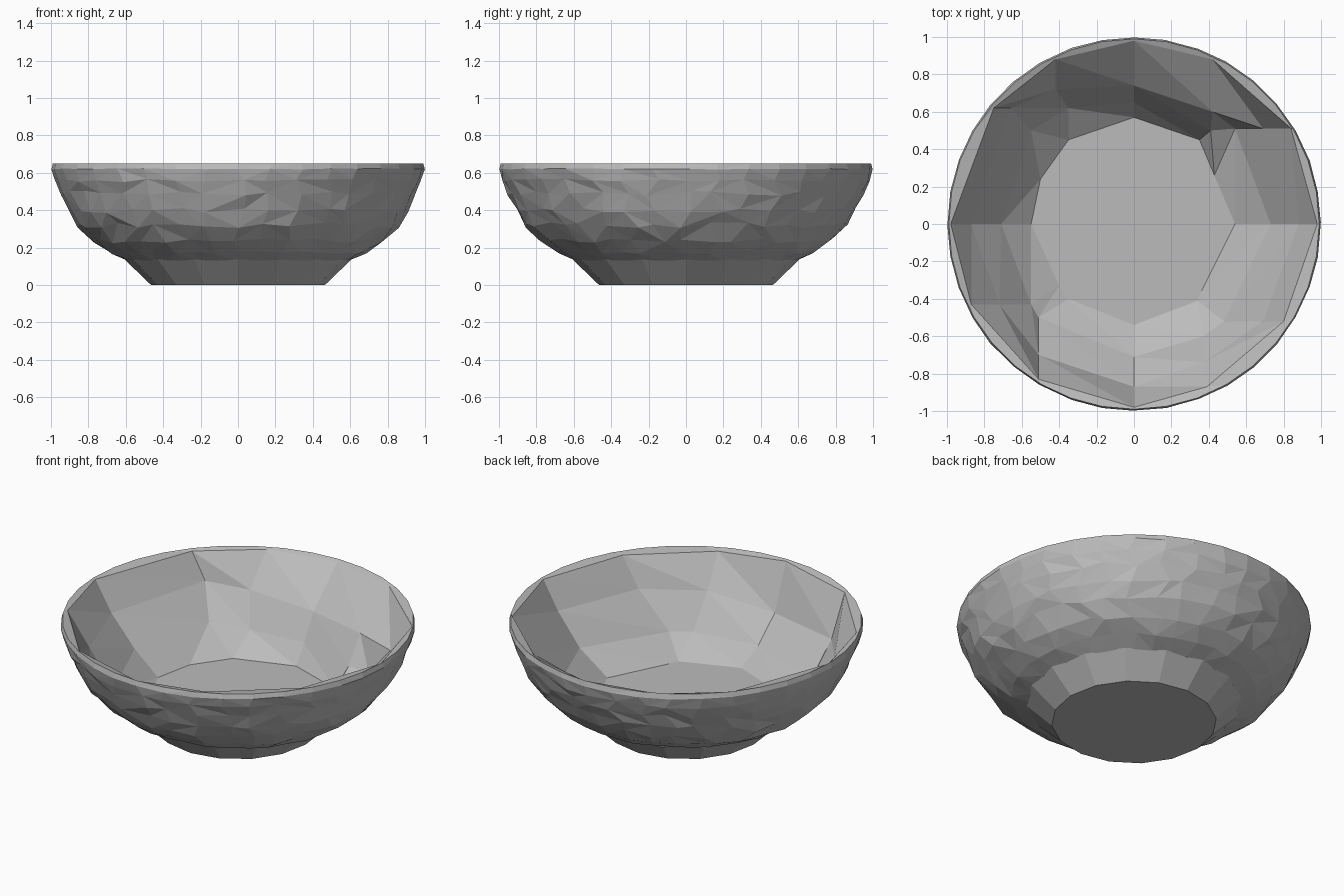
import bpy, bmesh, math, random

random.seed(4)
cube = bpy.data.objects.get("Cube")
if cube:
    bpy.data.objects.remove(cube, do_unlink=True)

# One plain stone grey
grey = bpy.data.materials.new("stone_grey")
grey.use_nodes = True
colour = (0.5, 0.5, 0.5, 1)
grey.diffuse_color = colour
grey.node_tree.nodes["Principled BSDF"].inputs["Base Color"].default_value = colour


def finish(bm, name):
    """Turn the bmesh into a flat shaded object."""
    bmesh.ops.recalc_face_normals(bm, faces=bm.faces)
    mesh = bpy.data.meshes.new(name)
    bm.to_mesh(mesh)
    bm.free()
    mesh.materials.append(grey)
    obj = bpy.data.objects.new(name, mesh)
    bpy.context.collection.objects.link(obj)
    return obj


def circle(bm, sides, radius, z, wobble=0.0):
    """Ring of vertices running clockwise from the back."""
    ring = []
    for i in range(sides):
        a = math.tau * (i + random.uniform(-wobble, wobble) * 20) / sides
        r = radius + random.uniform(-wobble, wobble) * 0.4
        h = z + random.uniform(-wobble, wobble)
        ring.append(bm.verts.new((r * math.sin(a), r * math.cos(a), h)))
    return ring


def skin(bm, lower, upper, triangles=False):
    """Join two rings that have the same number of vertices."""
    n = len(lower)
    for i in range(n):
        j = (i + 1) % n
        if triangles:
            flip = random.random() < 0.5
            a, b, c, d = lower[i], lower[j], upper[j], upper[i]
            bm.faces.new((a, b, c) if flip else (a, b, d))
            bm.faces.new((a, c, d) if flip else (b, c, d))
        else:
            bm.faces.new((lower[i], lower[j], upper[j], upper[i]))


# Foot: short flared cone
foot = bmesh.new()
sole = circle(foot, 16, 0.465, 0)
collar = circle(foot, 16, 0.605, 0.135)
skin(foot, sole, collar)
foot.faces.new(sole)
finish(foot, "bowl_foot")

# Hand-cut outer wall: radius, height, irregularity
bowl = bmesh.new()
SIDES = 36
profile = [
    (0.59, 0.13, 0), (0.69, 0.175, 0.008), (0.78, 0.235, 0.012),
    (0.86, 0.32, 0.015), (0.91, 0.4, 0.015), (0.95, 0.49, 0.015),
    (0.98, 0.56, 0.01), (0.998, 0.62, 0.003), (0.99, 0.65, 0),
]
outer = [circle(bowl, SIDES, *step) for step in profile]
for low, high in zip(outer, outer[1:]):
    skin(bowl, low, high, triangles=True)
bowl.faces.new(outer[0])

# Coarsely chiselled inside, clockwise from the back
rim = [(0, .98), (.42, .88), (.84, .51), (.98, 0), (.8, -.52), (.39, -.87),
       (0, -.98), (-.51, -.83), (-.87, -.43), (-.98, 0), (-.75, .62), (-.42, .88)]
upper = [(0, .74, .42), (.42, .6, .45), (.69, .51, .45), (.88, 0, .47),
         (.69, -.52, .46), (.37, -.74, .45), (0, -.87, .36), (-.51, -.7, .4),
         (-.72, -.43, .45), (-.87, 0, .46), (-.66, .62, .48), (-.42, .72, .45)]
lower = [(0, .65, .26), (.41, .5, .28), (.54, .51, .27), (.73, 0, .28),
         (.48, -.52, .25), (.37, -.6, .25), (0, -.71, .22), (-.51, -.5, .23),
         (-.55, -.43, .24), (-.71, 0, .28), (-.55, .5, .3), (-.35, .62, .26)]
floor = [(0, .57), (.35, .45), (.43, .26), (.54, 0), (.36, -.36), (.34, -.41),
         (0, -.54), (-.35, -.4), (-.4, -.33), (-.55, 0), (-.5, .24), (-.35, .45)]


def points(coords, z=None):
    return [bowl.verts.new(c if z is None else (*c, z)) for c in coords]


rim, upper, lower, floor = (points(rim, 0.64), points(upper),
                            points(lower), points(floor, 0.145))

# Each panel is split along the diagonal that makes the chisel steps
for top, bottom in ((rim, upper), (upper, lower), (lower, floor)):
    for i in range(len(top)):
        j = (i + 1) % len(top)
        bowl.faces.new((top[i], top[j], bottom[j]))
        bowl.faces.new((top[i], bottom[j], bottom[i]))
bowl.faces.new(floor)

# Lip between the round outside and the angular inside
step = SIDES // len(rim)
for i in range(len(rim)):
    arc = [outer[-1][(i * step + k) % SIDES] for k in range(step + 1)]
    bowl.faces.new(arc + [rim[(i + 1) % len(rim)], rim[i]])
finish(bowl, "bowl_body")
